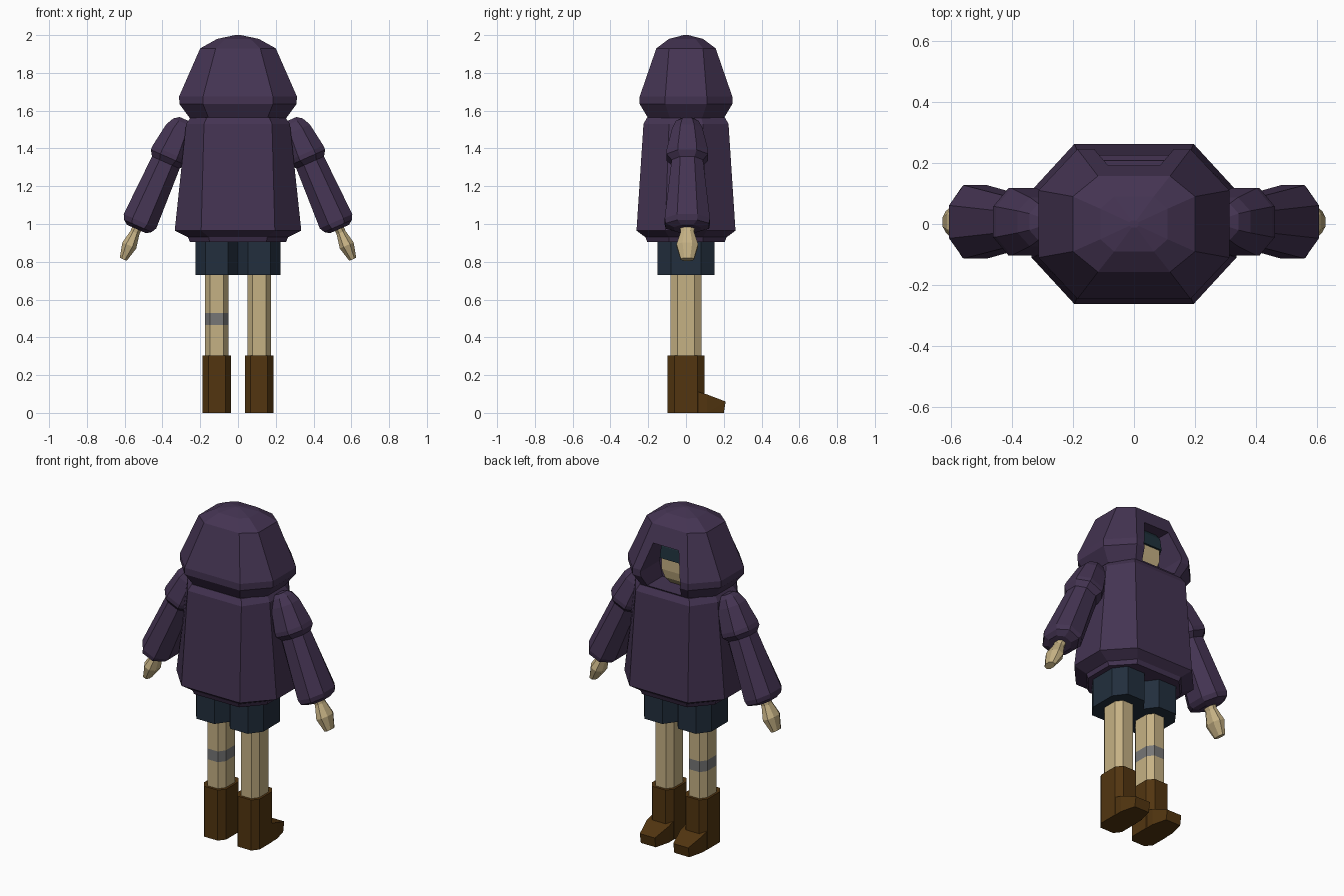
import bpy, bmesh
from mathutils import Vector

if "Cube" in bpy.data.objects:
    bpy.data.objects.remove(bpy.data.objects["Cube"])


def material(name, rgb):
    m = bpy.data.materials.new(name)
    m.diffuse_color = (*rgb, 1)
    m.use_nodes = True
    m.node_tree.nodes["Principled BSDF"].inputs["Base Color"].default_value = m.diffuse_color
    return m


PURPLE = material("purple cloth", (0.058, 0.034, 0.085))
NAVY = material("navy cloth", (0.016, 0.028, 0.047))
SKIN = material("skin", (0.56, 0.44, 0.23))
BROWN = material("brown leather", (0.085, 0.036, 0.005))
GREY = material("grey bandage", (0.18, 0.18, 0.18))
HAIR = material("dark hair", (0.014, 0.032, 0.045))


def finish(name, bm, mats):
    bmesh.ops.recalc_face_normals(bm, faces=bm.faces[:])
    me = bpy.data.meshes.new(name)
    bm.to_mesh(me)
    bm.free()
    for m in mats:
        me.materials.append(m)
    ob = bpy.data.objects.new(name, me)
    bpy.context.collection.objects.link(ob)
    return ob


def section(a, b, fa, fb):
    """Eight-sided outline: half sizes a, b with flats of half length fa, fb."""
    return [(a, -fb), (a, fb), (fa, b), (-fa, b), (-a, fb), (-a, -fb), (-fa, -b), (fa, -b)]


def loft(name, rings, mats, place=lambda u, v, t: (u, v, t), rule=None):
    """Skin rings of (t, a, b, fa, fb) into a closed solid."""
    bm = bmesh.new()
    loops = [[bm.verts.new(place(u, v, r[0])) for u, v in section(*r[1:])] for r in rings]
    for i, (lo, hi) in enumerate(zip(loops, loops[1:])):
        for k in range(8):
            f = bm.faces.new((lo[k], lo[(k + 1) % 8], hi[(k + 1) % 8], hi[k]))
            f.material_index = rule(i) if rule else 0
    bm.faces.new(loops[0][::-1])
    bm.faces.new(loops[-1])
    return finish(name, bm, mats)


def hull(name, points, mat):
    bm = bmesh.new()
    for p in points:
        bm.verts.new(p)
    bmesh.ops.convex_hull(bm, input=bm.verts[:])
    bmesh.ops.dissolve_limit(bm, angle_limit=0.02, verts=bm.verts[:], edges=bm.edges[:])
    return finish(name, bm, [mat])


# Coat body with turned-in hem
loft("coat", [(0.905, 0.255, 0.205, 0.15, 0.09),
              (0.93, 0.265, 0.215, 0.155, 0.09),
              (0.965, 0.335, 0.262, 0.195, 0.11),
              (1.53, 0.275, 0.225, 0.18, 0.09),
              (1.565, 0.25, 0.205, 0.165, 0.08)], [PURPLE])

# Hood, with the face opening cut into its +y side
hood = loft("hood", [(1.56, 0.255, 0.20, 0.155, 0.085),
                     (1.635, 0.31, 0.245, 0.185, 0.11),
                     (1.675, 0.312, 0.245, 0.185, 0.11),
                     (1.93, 0.20, 0.157, 0.118, 0.09),
                     (1.98, 0.11, 0.09, 0.065, 0.05),
                     (2.0, 0.015, 0.012, 0.008, 0.006)], [PURPLE])
outline = [(0.085, 1.83), (0.135, 1.66), (0.115, 1.572)]
cutter = hull("opening_cutter", [(s * x, y, z) for x, z in outline
                                 for s in (-1, 1) for y in (0.06, 0.4)], PURPLE)
mod = hood.modifiers.new("opening", 'BOOLEAN')
mod.operation, mod.solver, mod.object = 'DIFFERENCE', 'EXACT', cutter
bpy.context.view_layer.update()
cut_mesh = bpy.data.meshes.new_from_object(
    hood.evaluated_get(bpy.context.evaluated_depsgraph_get()))
hood.modifiers.clear()
hood.data = cut_mesh
bpy.data.objects.remove(cutter)

# Head inside the hood
loft("head", [(1.56, 0.05, 0.09, 0.03, 0.04),
              (1.61, 0.07, 0.13, 0.05, 0.06),
              (1.66, 0.10, 0.14, 0.065, 0.07),
              (1.80, 0.10, 0.14, 0.065, 0.07)], [SKIN])
loft("hair", [(1.73, 0.11, 0.152, 0.07, 0.08),
              (1.80, 0.105, 0.145, 0.065, 0.08),
              (1.85, 0.08, 0.11, 0.05, 0.06)], [HAIR])

AXIS, SIDE = Vector((0.403, 0, -0.915)), Vector((0.915, 0, 0.403))
ELBOW = Vector((0.38, 0.007, 1.33))


def ring(t, a, b):
    return (t, a, b, a * 0.45, b * 0.45)


for s, side in ((-1, "left"), (1, "right")):
    def on_arm(u, v, t):
        p = ELBOW + AXIS * t + SIDE * u
        return (s * p.x, p.y + v, p.z)

    def on_leg(u, v, t):
        return (s * 0.112 + u, v, t)

    # Sleeve and hand along the slanted arm axis
    loft(side + "_sleeve", [ring(*r) for r in (
        (-0.245, 0.03, 0.035), (-0.225, 0.058, 0.06), (-0.18, 0.08, 0.08),
        (-0.05, 0.10, 0.11), (-0.025, 0.10, 0.11), (0.005, 0.08, 0.083),
        (0.345, 0.094, 0.12), (0.372, 0.08, 0.115), (0.39, 0.055, 0.07))], [PURPLE], on_arm)
    loft(side + "_hand", [ring(*r) for r in (
        (0.36, 0.027, 0.042), (0.41, 0.025, 0.035), (0.485, 0.04, 0.057),
        (0.565, 0.02, 0.035))], [SKIN], on_arm)

    # Shorts leg
    loft(side + "_shorts", [(z, 0.113, 0.152, 0.06, 0.08) for z in (0.73, 0.93)],
         [NAVY], on_leg)

    # Leg, bandaged on one side only
    loft(side + "_leg", [(z, 0.062, 0.082, 0.035, 0.045) for z in (0.28, 0.465, 0.53, 0.76)],
         [SKIN, GREY], on_leg, lambda i: 1 if i == 1 and s < 0 else 0)

    # Boot shaft and toe
    loft(side + "_boot", [(z, 0.075, 0.098, 0.045, 0.06) for z in (0, 0.305)], [BROWN], on_leg)
    hull(side + "_boot_toe", [(s * 0.112 + k * w, y, z) for k in (-1, 1) for w, y, z in (
        (0.073, 0.05, 0), (0.073, 0.05, 0.115), (0.073, 0.11, 0), (0.073, 0.11, 0.098),
        (0.05, 0.2, 0), (0.05, 0.21, 0.06))], BROWN)
